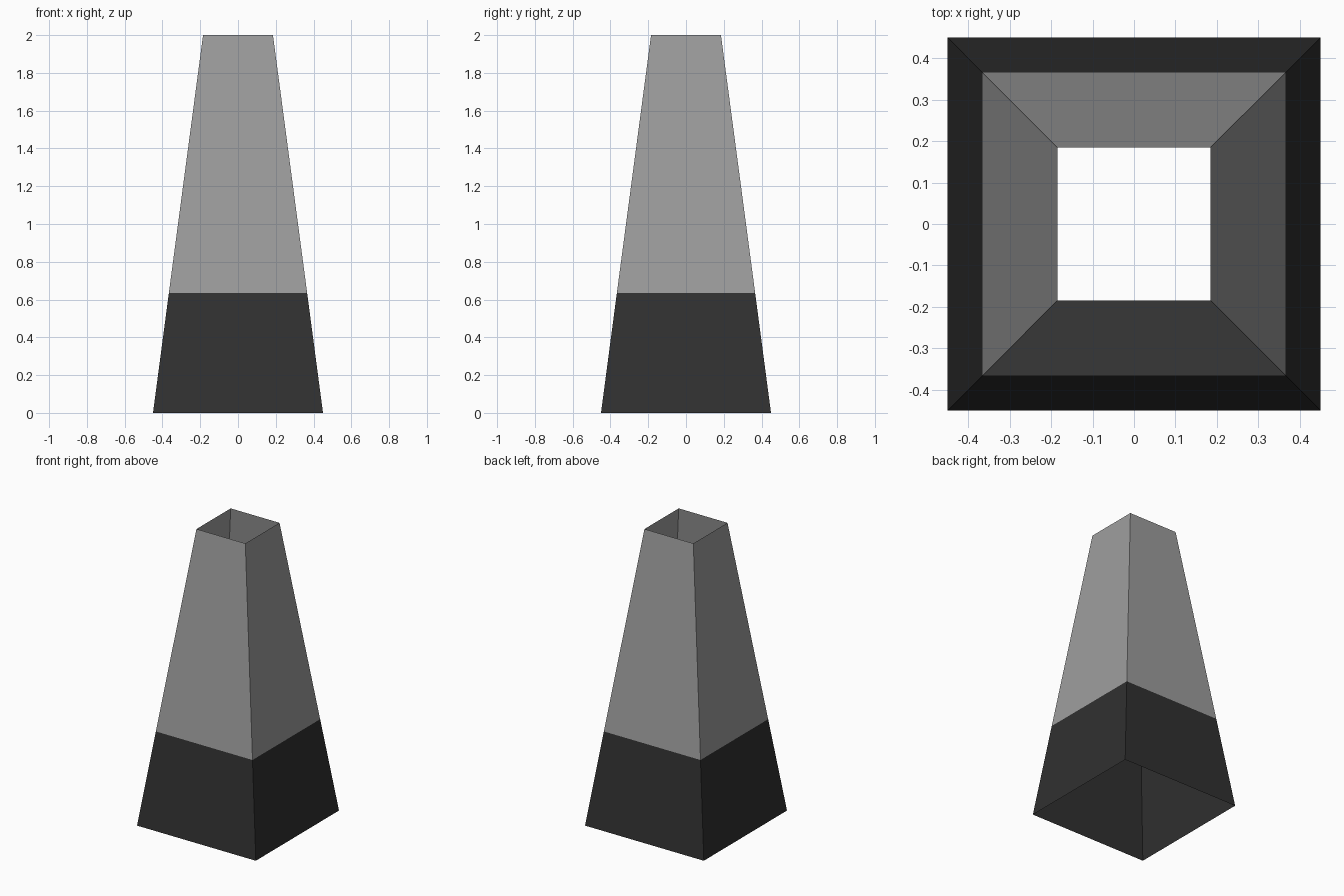
import bpy, bmesh

if "Cube" in bpy.data.objects:
    bpy.data.objects.remove(bpy.data.objects["Cube"])

def flat(name, v):
    m = bpy.data.materials.new(name)
    m.diffuse_color = (v, v, v, 1)
    m.use_nodes = True
    m.node_tree.nodes["Principled BSDF"].inputs["Base Color"].default_value = m.diffuse_color
    return m

# Open tapered square tube: (half width, height) rings, thin walls
rings = [(0.45, 0.0), (0.366, 0.635), (0.185, 2.0)]
bm = bmesh.new()
loops = [[bm.verts.new((sx * h, sy * h, z)) for sx, sy in ((-1, -1), (1, -1), (1, 1), (-1, 1))]
         for h, z in rings]

# Dark lower band (material 0), grey upper part (material 1)
for band, (lo, hi) in enumerate(zip(loops, loops[1:])):
    for i in range(4):
        j = (i + 1) % 4
        bm.faces.new((lo[i], lo[j], hi[j], hi[i])).material_index = band

mesh = bpy.data.meshes.new("tapered_shell")
bm.to_mesh(mesh)
bm.free()
mesh.materials.append(flat("dark charcoal", 0.03))
mesh.materials.append(flat("mid grey", 0.34))
obj = bpy.data.objects.new("tapered_shell", mesh)
bpy.context.collection.objects.link(obj)
